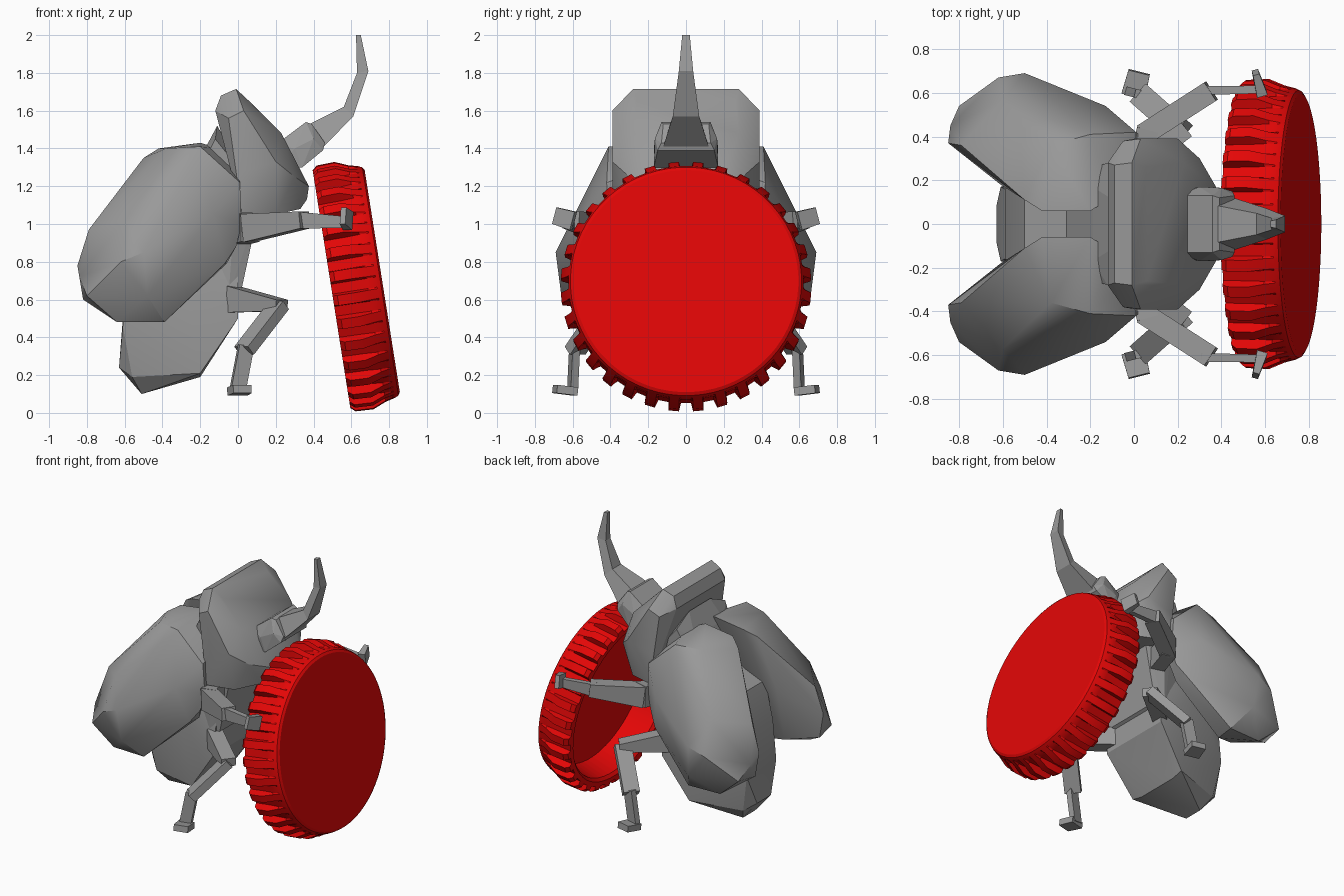
import bpy, bmesh, math
from mathutils import Vector

if "Cube" in bpy.data.objects:
    bpy.data.objects.remove(bpy.data.objects["Cube"], do_unlink=True)


def material(name, color):
    m = bpy.data.materials.new(name)
    m.use_nodes = True
    m.diffuse_color = color
    m.node_tree.nodes["Principled BSDF"].inputs["Base Color"].default_value = color
    return m


GREY = material("shell grey", (0.32, 0.32, 0.32, 1))
RED = material("cap red", (0.77, 0.002, 0.002, 1))


def finish(name, bm, mat, angle=None):
    bmesh.ops.recalc_face_normals(bm, faces=bm.faces)
    mesh = bpy.data.meshes.new(name)
    bm.to_mesh(mesh)
    bm.free()
    mesh.materials.append(mat)
    ob = bpy.data.objects.new(name, mesh)
    bpy.context.collection.objects.link(ob)
    if angle:
        bpy.ops.object.select_all(action="DESELECT")
        ob.select_set(True)
        bpy.context.view_layer.objects.active = ob
        bpy.ops.object.shade_smooth_by_angle(angle=math.radians(angle))
    return ob


def add_hull(bm, points):
    verts = [bm.verts.new(p) for p in points]
    res = bmesh.ops.convex_hull(bm, input=verts)
    loose = [v for v in res["geom_interior"] if isinstance(v, bmesh.types.BMVert)]
    bmesh.ops.delete(bm, geom=loose, context="VERTS")


def hull(name, points, side=0, angle=None):
    """Convex part; side 0 mirrors the points, +1 or -1 builds one side only."""
    bm = bmesh.new()
    signs = (1, -1) if side == 0 else (side,)
    add_hull(bm, [(x, y * s, z) for x, y, z in points for s in signs])
    bmesh.ops.dissolve_limit(bm, angle_limit=0.03, verts=bm.verts, edges=bm.edges)
    return finish(name, bm, GREY, angle)


def section(p, d, w, h):
    """Four corners of a rectangle across direction d."""
    out = d.cross(Vector((0, 0, 1)))
    out = out.normalized() if out.length > 0.05 else Vector((0, 1, 0))
    up = out.cross(d).normalized()
    return [p + out * w * a + up * h * b for a in (-1, 1) for b in (-1, 1)]


def limb(name, path, side):
    """Tapered box segments; rows are point, half width, half height."""
    bm = bmesh.new()
    for (p, w, h), (q, w2, h2) in zip(path, path[1:]):
        p, q = (Vector((v[0], v[1] * side, v[2])) for v in (p, q))
        d = (q - p).normalized()
        add_hull(bm, section(p - d * 0.015, d, w, h) + section(q + d * 0.015, d, w2, h2))
    finish(name, bm, GREY)


# Abdomen and thorax
hull("abdomen", [
    (-.51, .07, .10), (-.56, .14, .19), (-.63, .08, .24), (-.61, .17, .46),
    (-.20, .25, .21), (-.20, .16, .19), (0, .28, .50),
    (-.59, .16, .75), (-.50, .2, 1.0), (-.32, .27, .85), (-.30, .22, 1.1), (0, .25, .75)],
    angle=20)
hull("thorax", [
    (-.19, .17, 1.37), (-.12, .28, 1.45), (-.11, .12, 1.52), (-.35, .2, 1.0),
    (-.05, .26, .62), (.02, .24, .66), (.06, .25, .95), (.12, .25, 1.12), (0, .3, 1.3)])

# Neck shield
hull("pronotum", [
    (-.12, .28, 1.60), (-.09, .27, 1.68), (-.01, .28, 1.715), (.03, .39, 1.60),
    (-.05, .38, 1.56), (.02, .39, 1.06), (0, .39, 1.27), (.06, .26, 1.65),
    (.23, .28, 1.48), (.20, .39, 1.33), (.30, .30, 1.25), (.375, .17, 1.20),
    (.365, .17, 1.13), (.33, .2, 1.08), (.20, .33, 1.05)], angle=25)

# Head
hull("head", [
    (.20, .13, 1.42), (.24, .13, 1.44), (.36, .13, 1.54), (.39, .12, 1.53),
    (.46, .13, 1.43), (.45, .15, 1.39), (.40, .165, 1.45), (.30, .17, 1.40),
    (.34, .17, 1.30), (.22, .15, 1.30)])

# Curved horn: rows are upper x, z, lower x, z, half width
bm = bmesh.new()
rings = []
for ux, uz, lx, lz, w in [
        (.38, 1.53, .455, 1.41, .12), (.56, 1.62, .61, 1.57, .07),
        (.63, 1.80, .69, 1.81, .038), (.625, 2.0, .65, 2.0, .02)]:
    rings.append([bm.verts.new(c) for c in
                  [(ux, -w * .7, uz), (ux, w * .7, uz), (lx, w, lz), (lx, -w, lz)]])
for a, b in zip(rings, rings[1:]):
    for i in range(4):
        j = (i + 1) % 4
        bm.faces.new((a[i], a[j], b[j], b[i]))
bm.faces.new(rings[0])
bm.faces.new(rings[-1])
finish("horn", bm, GREY)

# Spread wing cases
WING = [
    (-.42, .06, 1.40), (-.20, .06, 1.43), (-.20, .41, 1.41), (-.38, .36, 1.40),
    (-.10, .12, 1.40), (0, .2, 1.29), (.01, .42, 1.22), (.02, .41, 1.0),
    (-.50, .11, 1.35), (-.13, .54, 1.05), (-.50, .69, .85), (-.62, .67, .80),
    (-.48, .66, .62), (-.60, .57, 1.02), (-.39, .53, .48), (-.64, .52, .48),
    (-.80, .54, .62), (-.85, .37, .78), (-.84, .45, .72), (-.82, .37, .60),
    (-.79, .36, .97), (-.59, .2, 1.18), (-.61, .18, .95), (-.60, .28, .56),
    (-.42, .37, .49), (-.01, .42, .88), (-.07, .46, .79), (-.06, .36, .79)]

# Legs
LEGS = {
    "front_leg": [((.02, .27, .97), .05, .075), ((.06, .42, .98), .05, .075),
                  ((.34, .60, 1.02), .05, .045)],
    "front_shin": [((.32, .61, 1.02), .02, .045), ((.56, .615, 1.01), .018, .03)],
    "front_claw": [((.58, .61, 1.02), .025, .05), ((.56, .68, 1.04), .015, .045)],
    "rear_leg": [((-.02, .24, .60), .05, .07), ((.22, .43, .57), .05, .03)],
    "rear_shin": [((.21, .43, .56), .055, .03), ((.04, .58, .34), .055, .03)],
    "rear_ankle": [((.04, .59, .34), .02, .04), ((.0, .60, .13), .02, .04)],
    "rear_foot": [((0, .60, .115), .055, .022), ((.02, .68, .125), .05, .022)],
}

for tag, s in (("left", 1), ("right", -1)):
    hull("wing_case_" + tag, WING, s, 35)
    for part, path in LEGS.items():
        limb(part + "_" + tag, path, s)

# Ridged bottle cap, open at the back: rows are depth, groove radius, tooth radius
TEETH = 32
N = TEETH * 4
STEPS = (.22, .29, .71, .78)
PROFILE = [(.20, .53, .53), (.02, .56, .56), (0, .58, .58), (0, .612, .638),
           (.025, .613, .66), (.12, .616, .664), (.19, .622, .635), (.24, .622, .622),
           (.262, .612, .612), (.272, .595, .595)]
bm = bmesh.new()
rings = []
for depth, groove, tooth in PROFILE:
    ring = []
    for k in range(N):
        a = (k // 4 + STEPS[k % 4]) * math.tau / TEETH
        r = tooth if k % 4 in (1, 2) else groove
        ring.append(bm.verts.new((r * math.cos(a), r * math.sin(a), depth)))
    rings.append(ring)
for a, b in zip(rings, rings[1:]):
    for k in range(N):
        j = (k + 1) % N
        bm.faces.new((a[k], a[j], b[j], b[k]))
bm.faces.new(rings[0])
bm.faces.new(rings[-1])
cap = finish("bottle_cap", bm, RED, 25)
cap.location = (.495, 0, .655)
cap.rotation_euler = (0, math.radians(81), 0)
